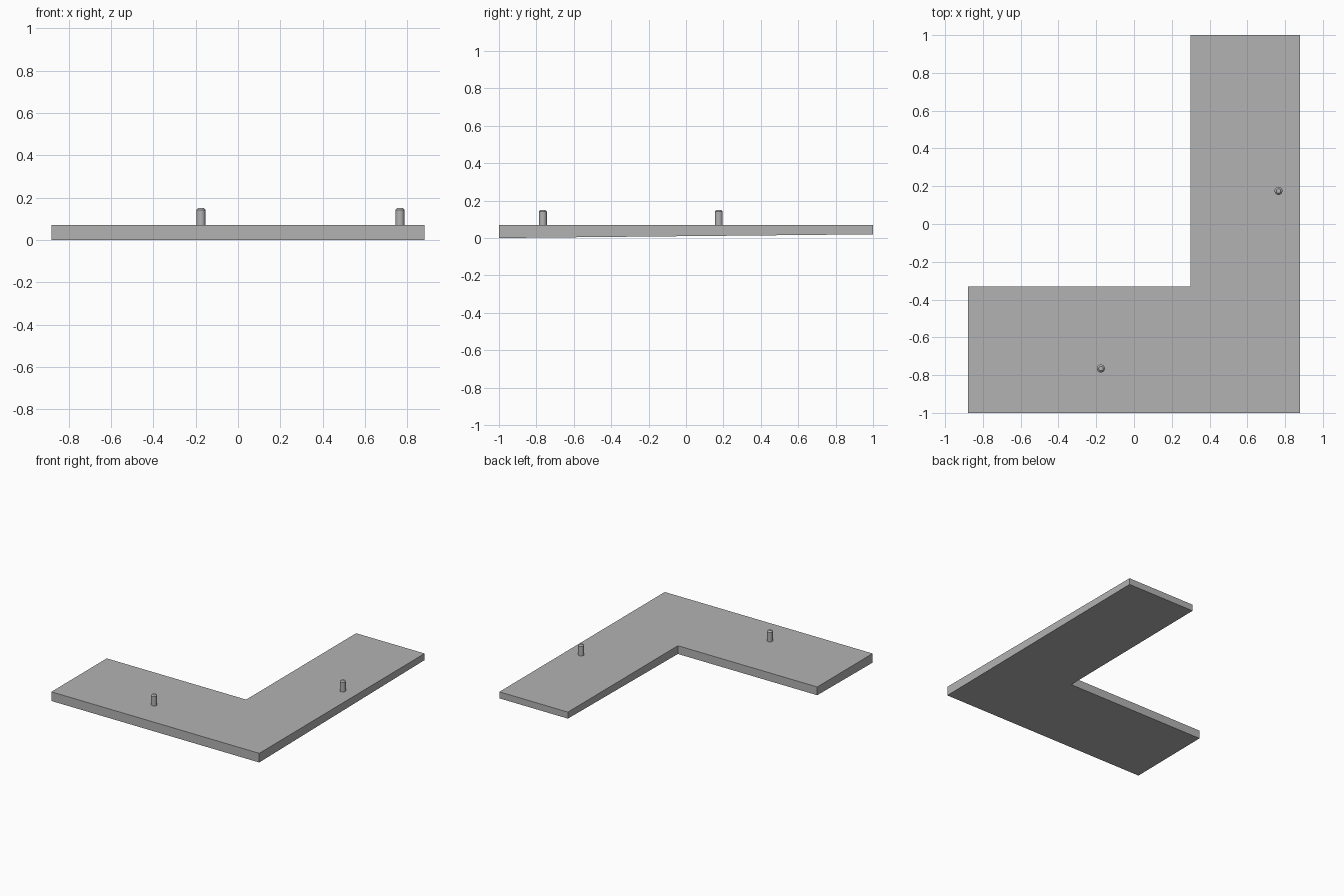
import bpy
import bmesh

if "Cube" in bpy.data.objects:
    bpy.data.objects.remove(bpy.data.objects["Cube"], do_unlink=True)

grey = bpy.data.materials.new("plain_grey")
grey.use_nodes = True
colour = (0.45, 0.45, 0.45, 1)
grey.diffuse_color = colour
grey.node_tree.nodes["Principled BSDF"].inputs["Base Color"].default_value = colour


def add_object(name, bm):
    bmesh.ops.recalc_face_normals(bm, faces=bm.faces)
    mesh = bpy.data.meshes.new(name)
    bm.to_mesh(mesh)
    bm.free()
    mesh.materials.append(grey)
    obj = bpy.data.objects.new(name, mesh)
    bpy.context.collection.objects.link(obj)
    return obj


# L-shaped plate: flat top, underside rising gently towards the back
TOP = 0.07
outline = [(-0.88, -1), (0.88, -1), (0.88, 1), (0.3, 1), (0.3, -0.33), (-0.88, -0.33)]
bm = bmesh.new()
base = bm.faces.new([bm.verts.new((x, y, 0.01 * (y + 1))) for x, y in outline])
extruded = bmesh.ops.extrude_face_region(bm, geom=[base])["geom"]
for v in extruded:
    if isinstance(v, bmesh.types.BMVert):
        v.co.z = TOP
add_object("corner_plate", bm)


# Round locating pins with chamfered tops
def add_pin(name, x, y):
    radius, top, bottom = 0.021, 0.151, TOP - 0.01
    bm = bmesh.new()
    bmesh.ops.create_cone(bm, cap_ends=True, segments=24, radius1=radius,
                          radius2=radius, depth=top - bottom)
    rim = [e for e in bm.edges if all(v.co.z > 0 for v in e.verts)]
    bmesh.ops.bevel(bm, geom=rim, offset=0.009, segments=1, affect='EDGES')
    bmesh.ops.translate(bm, verts=bm.verts, vec=(x, y, (top + bottom) / 2))
    pin = add_object(name, bm)
    bpy.context.view_layer.objects.active = pin
    pin.select_set(True)
    bpy.ops.object.shade_smooth_by_angle()
    pin.select_set(False)


add_pin("front_pin", -0.175, -0.765)
add_pin("left_pin", 0.765, 0.175)
